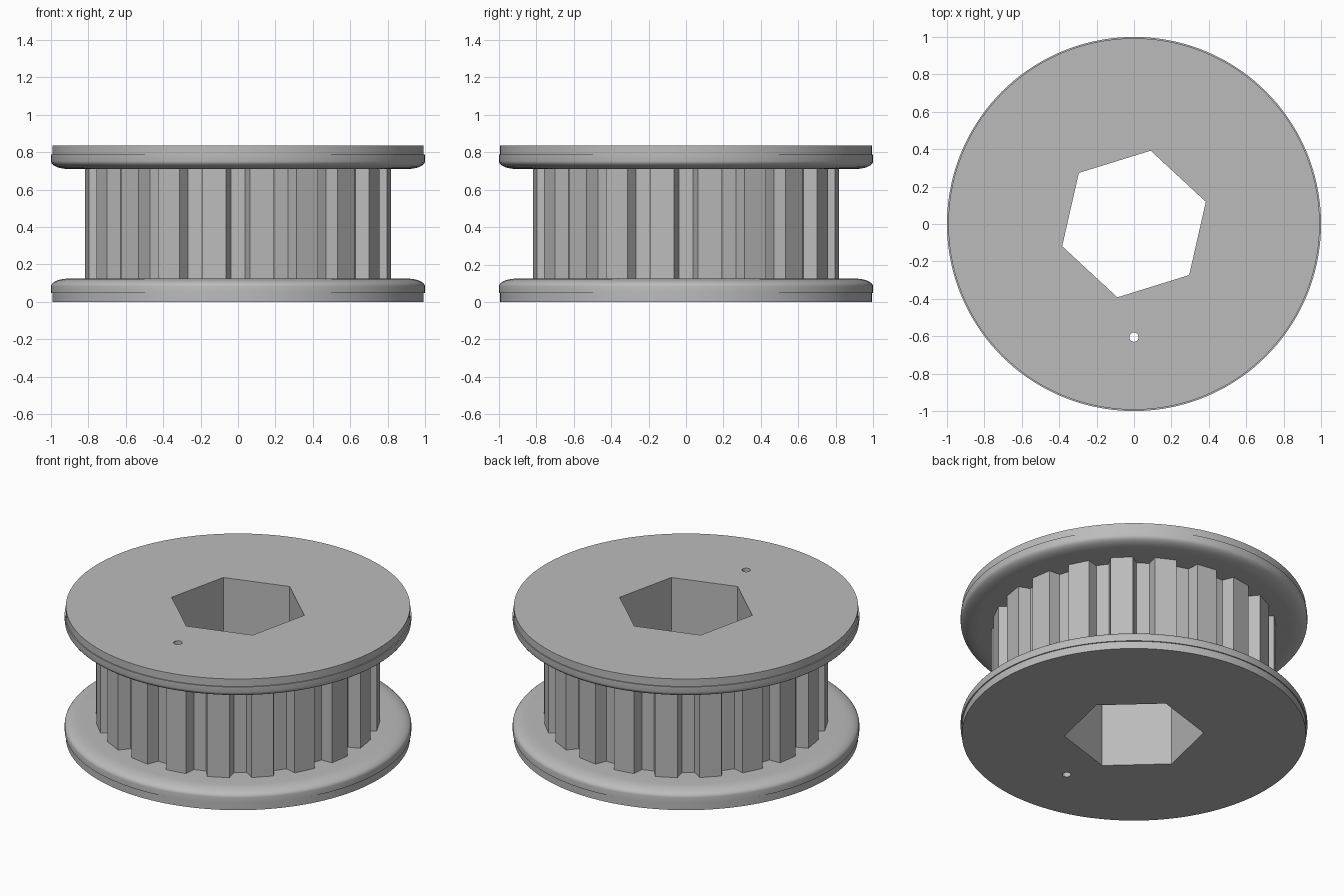
import bpy, bmesh
from math import sin, cos, pi, radians

if "Cube" in bpy.data.objects:
    bpy.data.objects.remove(bpy.data.objects["Cube"], do_unlink=True)

HEIGHT = 0.835
FLANGE = 0.125
TEETH = 20

grey = bpy.data.materials.new("plain grey")
grey.use_nodes = True
colour = (0.5, 0.5, 0.5, 1)
grey.diffuse_color = colour
grey.node_tree.nodes["Principled BSDF"].inputs["Base Color"].default_value = colour


def polar(radius, degrees):
    return radius * cos(radians(degrees)), radius * sin(radians(degrees))


def finish(name, bm):
    bmesh.ops.recalc_face_normals(bm, faces=bm.faces)
    mesh = bpy.data.meshes.new(name)
    bm.to_mesh(mesh)
    bm.free()
    mesh.materials.append(grey)
    obj = bpy.data.objects.new(name, mesh)
    bpy.context.collection.objects.link(obj)
    return obj


def prism(name, outline, z0, z1):
    """Extrude a flat outline from z0 up to z1."""
    bm = bmesh.new()
    base = bm.faces.new([bm.verts.new((x, y, z0)) for x, y in outline])
    top = bmesh.ops.extrude_face_region(bm, geom=[base])["geom"]
    moved = [v for v in top if isinstance(v, bmesh.types.BMVert)]
    bmesh.ops.translate(bm, verts=moved, vec=(0, 0, z1 - z0))
    return finish(name, bm)


def lathe(name, profile, steps=144):
    """Stack rings of (radius, z) and cap both ends."""
    bm = bmesh.new()
    rings = [[bm.verts.new((*polar(r, 360 * i / steps), z)) for i in range(steps)]
             for r, z in profile]
    for low, high in zip(rings, rings[1:]):
        for i in range(steps):
            j = (i + 1) % steps
            bm.faces.new((low[i], low[j], high[j], high[i]))
    bm.faces.new(rings[0])
    bm.faces.new(rings[-1])
    return finish(name, bm)


def combine(target, other, operation):
    mod = target.modifiers.new(operation.lower(), "BOOLEAN")
    mod.operation, mod.object, mod.solver = operation, other, "EXACT"
    bpy.context.view_layer.objects.active = target
    bpy.ops.object.modifier_apply(modifier=mod.name)
    bpy.data.objects.remove(other, do_unlink=True)


# Flange section: stepped rim, then a rounded shoulder facing the belt
flange = [(0.993, 0), (0.993, 0.048), (1.0, 0.048)]
for k in range(9):
    a = k / 8 * pi / 2
    flange.append((0.9 + 0.1 * cos(a), 0.083 + (FLANGE - 0.083) * sin(a)))
bottom_flange = lathe("bottom_flange", flange)
top_flange = lathe("top_flange", [(r, HEIGHT - z) for r, z in flange])

# Toothed drum with tapered grooves, one groove facing the front
outline = []
for i in range(TEETH):
    centre = 360 / TEETH * i
    outline += [polar(0.82, centre - 4.5), polar(0.75, centre - 2.83),
                polar(0.75, centre + 2.83), polar(0.82, centre + 4.5)]
pulley = prism("toothed_pulley", outline, 0.06, HEIGHT - 0.06)
combine(pulley, bottom_flange, "UNION")
combine(pulley, top_flange, "UNION")

# Hexagonal bore and small pin hole, both right through
bore = prism("bore_cutter", [polar(0.402, 17.2 + 60 * i) for i in range(6)], -0.1, 1)
pin = prism("pin_cutter", [(x, y - 0.605) for x, y in
                           (polar(0.025, 15 * i) for i in range(24))], -0.1, 1)
combine(pulley, bore, "DIFFERENCE")
combine(pulley, pin, "DIFFERENCE")

# Smooth the round surfaces, keep the edges crisp
bpy.ops.object.select_all(action="DESELECT")
pulley.select_set(True)
bpy.context.view_layer.objects.active = pulley
bpy.ops.object.shade_smooth_by_angle(angle=radians(25))
